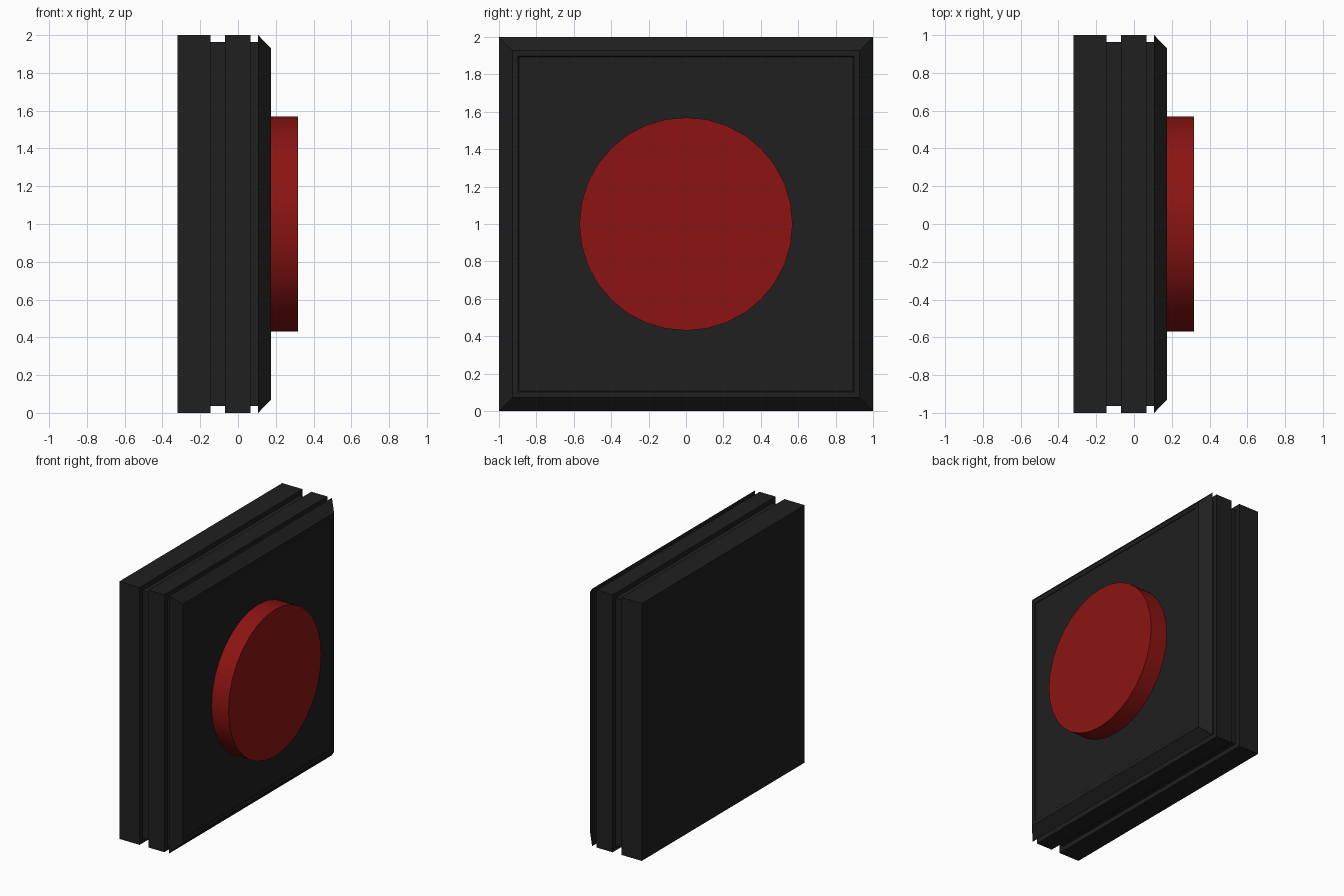
import bpy, bmesh
from math import sin, cos, pi

if "Cube" in bpy.data.objects:
    bpy.data.objects.remove(bpy.data.objects["Cube"])


def material(name, rgb):
    mat = bpy.data.materials.new(name)
    mat.diffuse_color = (*rgb, 1)
    mat.use_nodes = True
    mat.node_tree.nodes["Principled BSDF"].inputs["Base Color"].default_value = mat.diffuse_color
    return mat


def swept_rings(name, profile, sides, mat, offset=0.0, square=False):
    """Stack rings along x from (x, radius) pairs and cap both ends."""
    bm = bmesh.new()
    rings = []
    for x, r in profile:
        if square:
            r *= 2 ** 0.5
        ring = []
        for i in range(sides):
            a = offset + 2 * pi * i / sides
            ring.append(bm.verts.new((x, r * cos(a), 1 + r * sin(a))))
        rings.append(ring)
    for a, b in zip(rings, rings[1:]):
        for i in range(sides):
            j = (i + 1) % sides
            bm.faces.new((a[i], a[j], b[j], b[i]))
    bm.faces.new(rings[0])
    bm.faces.new(rings[-1])
    bmesh.ops.recalc_face_normals(bm, faces=bm.faces)
    mesh = bpy.data.meshes.new(name)
    bm.to_mesh(mesh)
    bm.free()
    mesh.materials.append(mat)
    obj = bpy.data.objects.new(name, mesh)
    bpy.context.collection.objects.link(obj)
    return obj


black = material("black_plastic", (0.014, 0.014, 0.014))
red = material("red_plastic", (0.26, 0.007, 0.006))

# Square housing: two grooves around the rim, chamfered face, faint inset panel
housing_profile = [
    (-0.32, 1.0), (-0.145, 1.0), (-0.145, 0.963), (-0.07, 0.963),
    (-0.07, 1.0), (0.067, 1.0), (0.067, 0.963), (0.107, 0.963),
    (0.107, 1.0), (0.176, 0.928), (0.176, 0.897), (0.172, 0.893),
]
swept_rings("housing", housing_profile, 4, black, offset=pi / 4, square=True)

# Round push button
button = swept_rings("push_button", [(0.16, 0.57), (0.317, 0.57)], 32, red)
bpy.context.view_layer.objects.active = button
button.select_set(True)
bpy.ops.object.shade_smooth_by_angle(angle=pi / 6)
